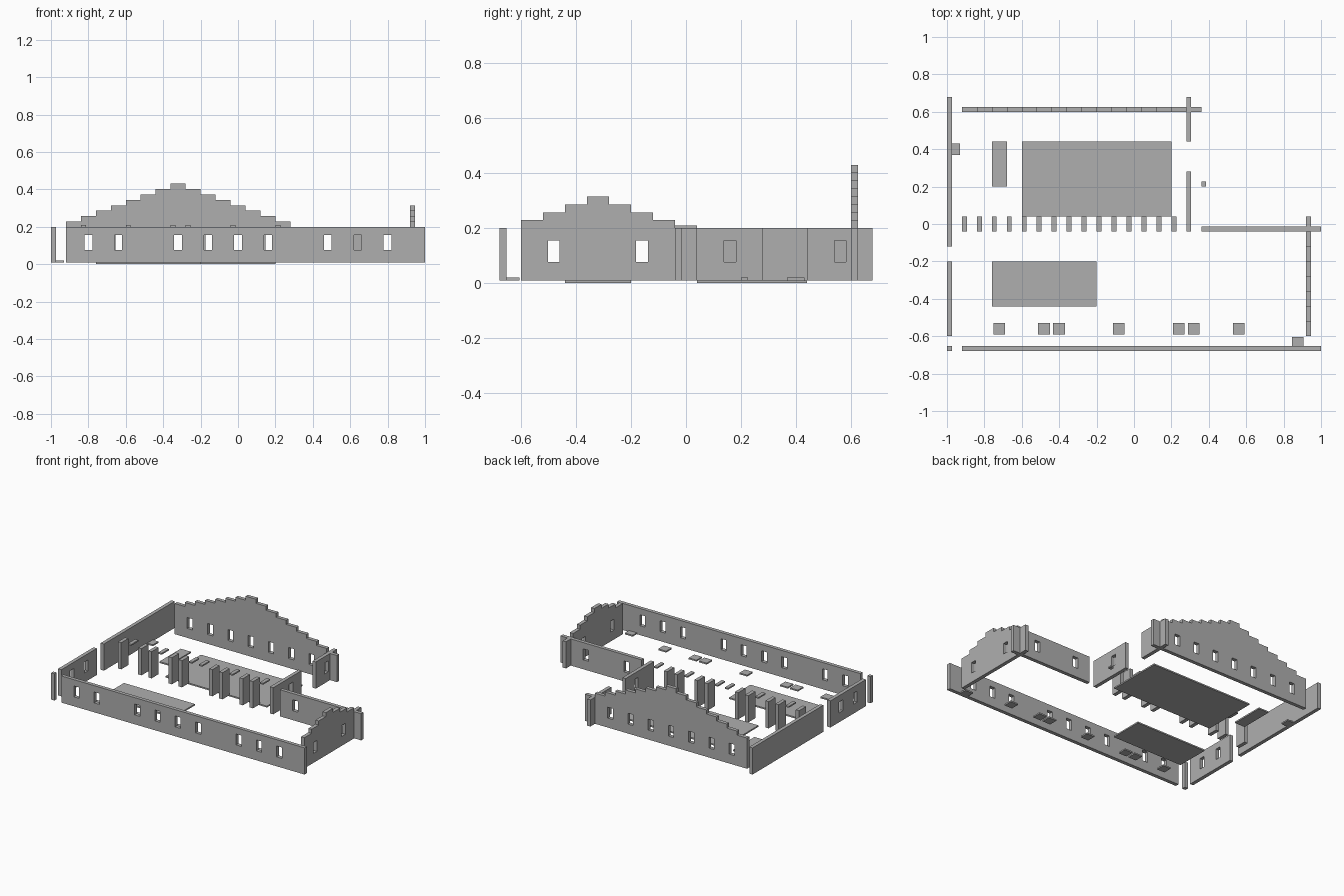
import bpy
import bmesh
from mathutils import Vector

cube = bpy.data.objects.get("Cube")
if cube:
    bpy.data.objects.remove(cube, do_unlink=True)

grey = bpy.data.materials.new("plain_grey")
grey.use_nodes = True
GREY = (0.43, 0.43, 0.43, 1)
grey.diffuse_color = GREY
grey.node_tree.nodes["Principled BSDF"].inputs["Base Color"].default_value = GREY

THICK = 0.026          # wall thickness
BASE, TOP = 0.01, 0.2  # wall bottom and plain wall top
BAY, STEP = 0.08, 0.0288
SILL, HEAD, HALF = 0.077, 0.155, 0.021  # window opening


def finish(name, bm):
    bmesh.ops.recalc_face_normals(bm, faces=bm.faces)
    mesh = bpy.data.meshes.new(name)
    bm.to_mesh(mesh)
    bm.free()
    mesh.materials.append(grey)
    obj = bpy.data.objects.new(name, mesh)
    bpy.context.collection.objects.link(obj)
    return obj


def box(name, x0, x1, y0, y1, z0, z1):
    bm = bmesh.new()
    bmesh.ops.create_cube(bm, size=1)
    for v in bm.verts:
        v.co = Vector((x1 if v.co.x > 0 else x0,
                       y1 if v.co.y > 0 else y0,
                       z1 if v.co.z > 0 else z0))
    return finish(name, bm)


def wall(name, axis, start, end, side, windows=(), steps=0):
    """Wall along an axis; windows are centres, steps is the gable's rise in bays."""
    def top(u):
        k = int((u - start) / BAY)
        return TOP + STEP * max(0, min(k + 1, 2 * steps - 1 - k))

    cuts = {start, end}
    cuts |= {w + s * HALF for w in windows for s in (-1, 1)}
    if steps:
        cuts |= {start + BAY * i for i in range(2 * steps)}
    cuts = sorted(cuts)
    levels = [BASE, SILL, HEAD, TOP] + [TOP + STEP * (i + 1) for i in range(steps)]

    # Fill the elevation cell by cell, leaving out windows and the sky above the steps
    bm = bmesh.new()
    for a, b in zip(cuts, cuts[1:]):
        mid = (a + b) / 2
        in_window = any(abs(mid - w) < HALF for w in windows)
        for lo, hi in zip(levels, levels[1:]):
            if hi > top(mid) + 0.001 or (in_window and lo == SILL):
                continue
            corners = [(a, lo), (b, lo), (b, hi), (a, hi)]
            bm.faces.new([bm.verts.new((u, side, z) if axis == "x" else (side, u, z))
                          for u, z in corners])
    bmesh.ops.remove_doubles(bm, verts=bm.verts, dist=0.0001)
    out = bmesh.ops.extrude_face_region(bm, geom=bm.faces[:], use_keep_orig=True)
    moved = [g for g in out["geom"] if isinstance(g, bmesh.types.BMVert)]
    shift = (0, THICK, 0) if axis == "x" else (THICK, 0, 0)
    bmesh.ops.translate(bm, verts=moved, vec=shift)
    return finish(name, bm)


def spaced(*bays):
    return [2 * BAY * b for b in bays]


# Outer walls
wall("front_wall", "x", -0.92, 1, -0.678, spaced(-5, -4, -2, -1, 0, 1, 3, 4, 5))
wall("back_gable_wall", "x", -0.92, 0.36, 0.6, spaced(*range(-5, 2)), steps=8)
wall("left_gable_wall", "y", -0.6, 0.04, 0.919, spaced(-3, -1), steps=4)
wall("right_wall_front", "y", -0.6, -0.2, -1, spaced(-3, -2))
wall("right_wall_back", "y", -0.12, 0.678, -1)
wall("corner_post", "y", -0.678, -0.652, -1)

# Inner walls
wall("middle_wall", "x", 0.36, 1, -0.04, spaced(3, 5))
wall("cross_wall_front", "y", -0.04, 0.28, 0.28, spaced(1))
wall("cross_wall_back", "y", 0.44, 0.678, 0.28, spaced(3.5))

# Colonnade: full piers, with thin lintels over the open bays
OPEN_BAYS = (1, 4, 7, 8, 11, 14)
for i in range(15):
    x = -0.92 + BAY * i
    if i in OPEN_BAYS:
        box("lintel", x, x + THICK, -0.04, 0.04, TOP, 0.21)
    else:
        box("pier", x, x + THICK, -0.04, 0.04, BASE, TOP)

# Floor panels
box("main_floor", -0.6, 0.2, 0.04, 0.44, 0, BASE)
box("side_floor", -0.76, -0.68, 0.2, 0.44, 0, BASE)
box("front_floor", -0.76, -0.2, -0.44, -0.2, 0, BASE)

# Small floor plates
for bay in (-9.5, -6.5, -5.5, -1.5, 2.5, 3.5, 6.5):
    x = BAY * bay + 0.008
    box("floor_plate", x, x + 0.062, -0.592, -0.53, BASE, 0.02)
box("corner_plate", 0.845, 0.907, -0.665, -0.605, BASE, 0.02)
box("wall_plate", -0.99, -0.929, 0.368, 0.43, BASE, 0.02)
box("door_plate", 0.36, 0.386, 0.2, 0.226, BASE, 0.02)
